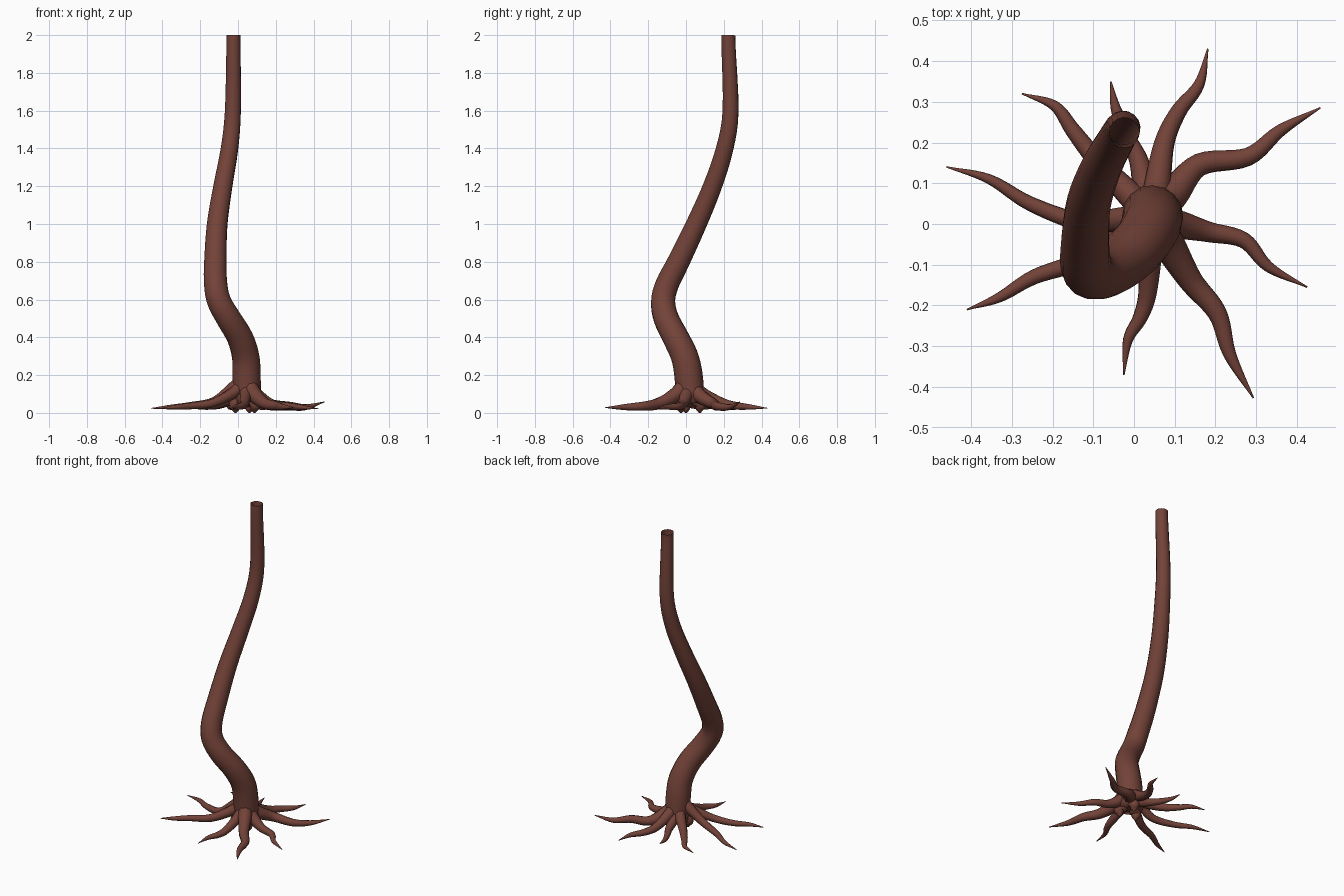
import bpy, bmesh, math
from mathutils import Vector

if "Cube" in bpy.data.objects:
    bpy.data.objects.remove(bpy.data.objects["Cube"])

bark = bpy.data.materials.new("bark")
bark.diffuse_color = (0.17, 0.055, 0.04, 1)
bark.use_nodes = True
bark.node_tree.nodes["Principled BSDF"].inputs["Base Color"].default_value = bark.diffuse_color


def spline(pts, steps):
    """Catmull-Rom through (x, y, z, radius) points."""
    p = [Vector(q) for q in pts]
    p = [2 * p[0] - p[1]] + p + [2 * p[-1] - p[-2]]
    out = []
    for i in range(1, len(p) - 2):
        a, b, c, d = p[i - 1:i + 3]
        for s in range(steps):
            t = s / steps
            out.append(0.5 * (2 * b + (c - a) * t + (2 * a - 5 * b + 4 * c - d) * t * t
                              + (3 * b - a - 3 * c + d) * t ** 3))
    return out + [p[-2]]


def tube(name, pts, sides, steps, cap_end=True):
    path = spline(pts, steps)
    pos = [q.to_3d() for q in path]
    bm = bmesh.new()
    rings = []
    side = prev = None
    for i, c in enumerate(pos):
        t = (pos[min(i + 1, len(pos) - 1)] - pos[max(i - 1, 0)]).normalized()
        side = prev.rotation_difference(t) @ side if side else t.orthogonal()
        side = (side - t * side.dot(t)).normalized()
        up = t.cross(side)
        prev = t
        r = max(path[i][3], 0.002)
        angles = [2 * math.pi * k / sides for k in range(sides)]
        rings.append([bm.verts.new(c + r * (math.cos(a) * side + math.sin(a) * up)) for a in angles])
    for r0, r1 in zip(rings, rings[1:]):
        for k in range(sides):
            n = (k + 1) % sides
            bm.faces.new((r0[k], r0[n], r1[n], r1[k]))
    bm.faces.new(rings[0][::-1])
    if cap_end:
        bm.faces.new(rings[-1])
    me = bpy.data.meshes.new(name)
    bm.to_mesh(me)
    bm.free()
    for f in me.polygons:
        f.use_smooth = True
    me.materials.append(bark)
    ob = bpy.data.objects.new(name, me)
    bpy.context.collection.objects.link(ob)


# Trunk: winding, tapering by height, open at the top
bends = [(0.045, 0.025, 0.05), (0.045, 0.013, 0.2), (0.04, -0.008, 0.3), (0.01, -0.055, 0.4),
         (-0.05, -0.105, 0.5), (-0.1, -0.121, 0.59), (-0.118, -0.1, 0.68), (-0.12, -0.04, 0.8),
         (-0.11, 0.055, 1), (-0.08, 0.14, 1.2), (-0.045, 0.205, 1.4), (-0.027, 0.236, 1.6),
         (-0.024, 0.225, 1.94), (-0.024, 0.225, 2)]
tube("trunk", [(x, y, z, 0.037 + 0.038 * min(1, (2 - z) / 1.8) ** 1.3) for x, y, z in bends],
     16, 4, cap_end=False)

# Roots: each leaves the trunk foot, drops to the ground and tapers to a fine tip
foot = Vector((0.045, 0.015))


def root(name, r, height, tip, *path):
    way = [Vector(p) for p in path]
    out = (way[0] - foot).normalized()
    pts = [(*(foot + out * 0.025), height + 0.05, r * 1.35),
           (*(foot + out * 0.075), height, r * 1.3)]
    last = len(way)
    for i, p in enumerate(way, 1):
        t = i / last
        z = tip if i == last else 0.03 + (height - 0.03) * (1 - t) ** 3 * 0.7
        pts.append((*p, z, r * (1.08 * (1 - t) ** 0.62 + 0.06)))
    tube(name, pts, 10, 6)


root("back_root", 0.026, 0.1, 0.025, (0.075, 0.2), (0.11, 0.277), (0.16, 0.343), (0.181, 0.43))
root("back_right_root", 0.03, 0.09, 0.058, (0.16, 0.145), (0.28, 0.165), (0.36, 0.23), (0.457, 0.285))
root("right_root", 0.026, 0.08, 0.022, (0.185, -0.02), (0.27, -0.04), (0.33, -0.105), (0.425, -0.155))
root("front_right_root", 0.032, 0.1, 0.028, (0.14, -0.14), (0.205, -0.22), (0.235, -0.32), (0.293, -0.427))
root("front_root", 0.024, 0.09, 0.025, (0.033, -0.17), (0.015, -0.23), (-0.015, -0.285), (-0.025, -0.37))
root("front_left_root", 0.024, 0.11, 0.022, (-0.13, -0.09), (-0.245, -0.13), (-0.33, -0.18), (-0.41, -0.21))
root("left_root", 0.024, 0.13, 0.024, (-0.13, 0.005), (-0.255, 0.05), (-0.355, 0.11), (-0.46, 0.14))
root("back_left_root", 0.025, 0.09, 0.025, (-0.09, 0.155), (-0.15, 0.23), (-0.195, 0.29), (-0.275, 0.32))
root("small_back_root", 0.024, 0.07, 0.035, (0.01, 0.16), (-0.02, 0.22), (-0.045, 0.285), (-0.057, 0.35))

# Short stubs under the foot that reach the ground
for n in range(3):
    a = math.radians(75 + 120 * n)
    x, y = foot.x + 0.06 * math.cos(a), foot.y + 0.06 * math.sin(a)
    tube(f"base_stub_{n + 1}", [(*foot, 0.1, 0.033), (x, y, 0.05, 0.033),
                                (x, y, 0.02, 0.022), (x, y, 0, 0.005)], 10, 4)
